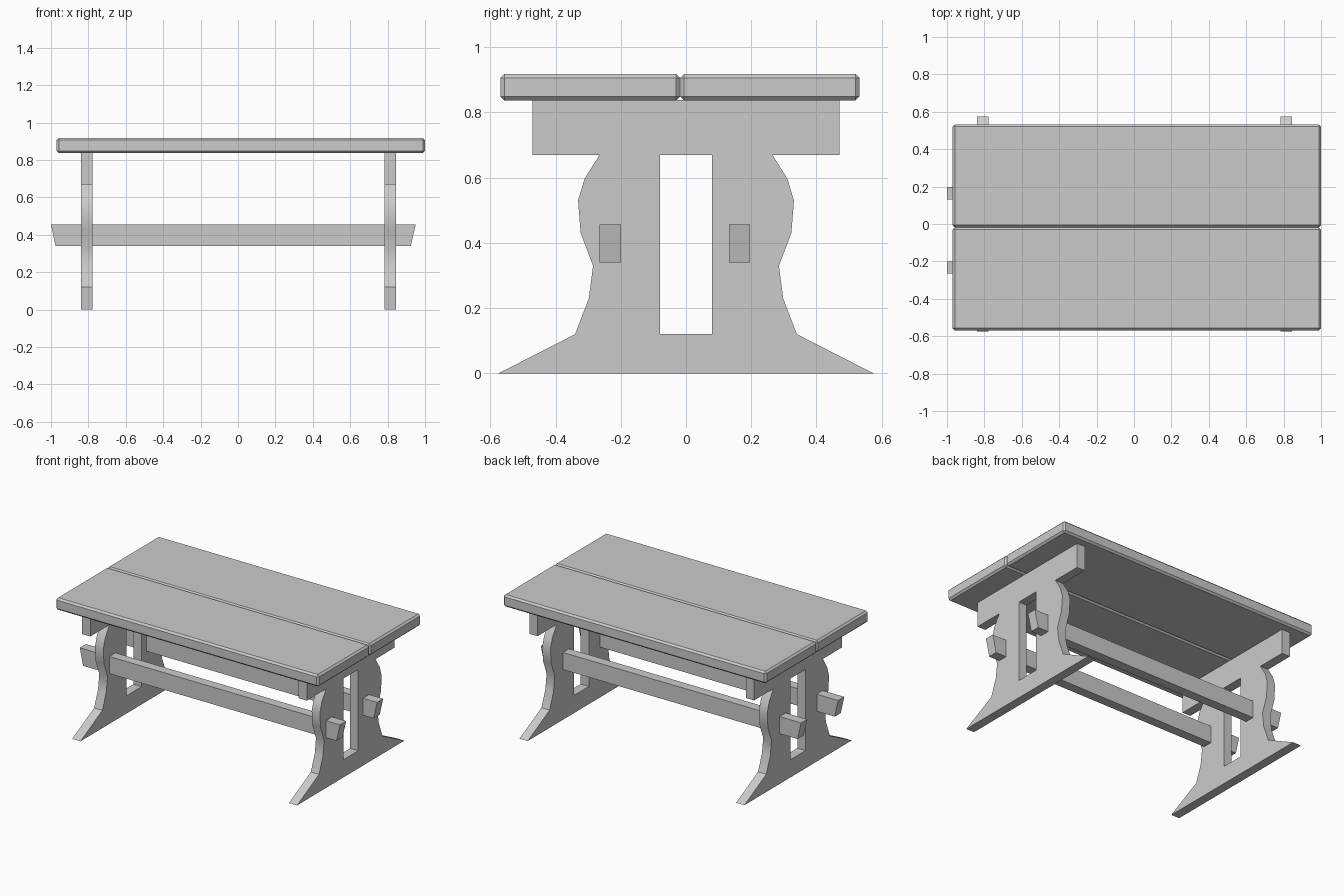
import bpy, bmesh

if "Cube" in bpy.data.objects:
    bpy.data.objects.remove(bpy.data.objects["Cube"])


def prism(name, axis_from, axis_to, profile, place):
    """Extrude a 2D profile between two positions along an axis."""
    bm = bmesh.new()
    a = [bm.verts.new(place(p, axis_from)) for p in profile]
    b = [bm.verts.new(place(p, axis_to)) for p in profile]
    n = len(profile)
    bm.faces.new(a)
    bm.faces.new(b[::-1])
    for i in range(n):
        j = (i + 1) % n
        # faces on the mirror plane are left open
        if name.startswith("trestle") and profile[i][0] == 0 and profile[j][0] == 0:
            continue
        bm.faces.new((a[j], a[i], b[i], b[j]))
    bmesh.ops.recalc_face_normals(bm, faces=bm.faces)
    mesh = bpy.data.meshes.new(name)
    bm.to_mesh(mesh)
    bm.free()
    ob = bpy.data.objects.new(name, mesh)
    bpy.context.collection.objects.link(ob)
    return ob


def smooth(ob):
    bpy.ops.object.select_all(action='DESELECT')
    ob.select_set(True)
    bpy.context.view_layer.objects.active = ob
    bpy.ops.object.shade_smooth_by_angle(angle=0.6)


# Table top: two bevelled planks
for side, y0, y1 in (("front", -0.569, -0.018), ("back", -0.018, 0.532)):
    plank = prism("top_plank_" + side, -0.97, 1.0,
                  [(y0, 0.837), (y1, 0.837), (y1, 0.918), (y0, 0.918)],
                  lambda p, x: (x, p[0], p[1]))
    bev = plank.modifiers.new("bevel", 'BEVEL')
    bev.width = 0.012
    bev.segments = 1

# Trestles: half outline with foot, wavy upright, top batten and window; mirrored in y
half = [(0, 0), (0.575, 0), (0.34, 0.12), (0.298, 0.23), (0.285, 0.33),
        (0.323, 0.43), (0.331, 0.53), (0.311, 0.597), (0.265, 0.67),
        (0.47, 0.67), (0.47, 0.838), (0, 0.838), (0, 0.67),
        (0.08, 0.67), (0.08, 0.12), (0, 0.12)]
for side, x0, x1 in (("left", -0.84, -0.778), ("right", 0.784, 0.845)):
    trestle = prism("trestle_" + side, x0, x1, half, lambda p, x: (x, p[0], p[1]))
    mir = trestle.modifiers.new("mirror", 'MIRROR')
    mir.use_axis = (False, True, False)
    smooth(trestle)

# Stretcher beams with slanted ends, passing through both trestles
beam = [(-0.975, 0.34), (0.924, 0.34), (0.95, 0.456), (-1.0, 0.456)]
for side, y0, y1 in (("front", -0.265, -0.2), ("back", 0.132, 0.197)):
    prism("stretcher_" + side, y0, y1, beam, lambda p, y: (p[0], y, p[1]))
